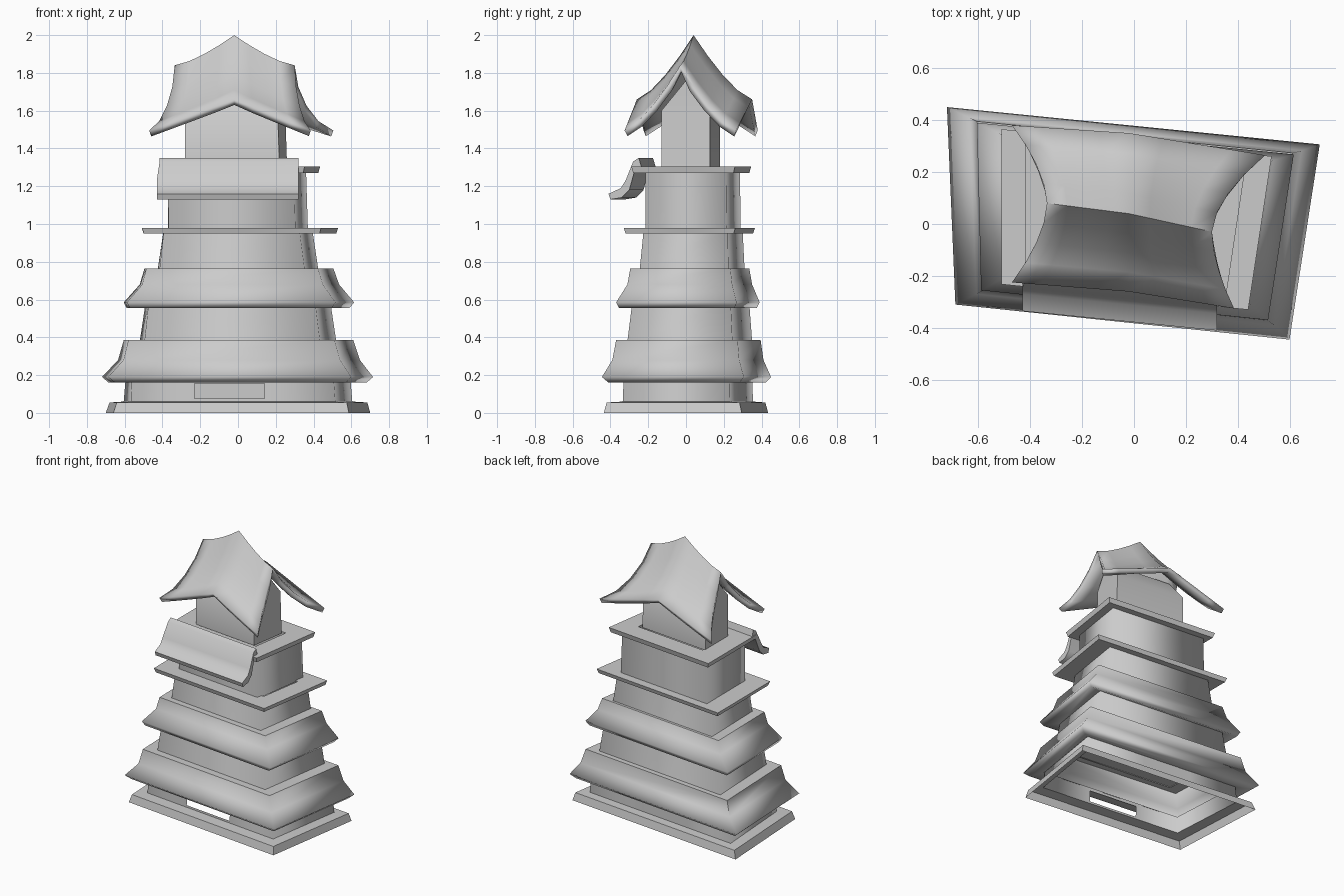
import bpy, bmesh, math

cube = bpy.data.objects.get("Cube")
if cube:
    bpy.data.objects.remove(cube)

grey = bpy.data.materials.new("plain_grey")
grey.use_nodes = True
GREY = (0.6, 0.6, 0.6, 1)
grey.diffuse_color = GREY
grey.node_tree.nodes["Principled BSDF"].inputs["Base Color"].default_value = GREY


def finish(name, bm, angle):
    bmesh.ops.recalc_face_normals(bm, faces=bm.faces)
    mesh = bpy.data.meshes.new(name)
    bm.to_mesh(mesh)
    bm.free()
    mesh.materials.append(grey)
    obj = bpy.data.objects.new(name, mesh)
    bpy.context.collection.objects.link(obj)
    bpy.ops.object.select_all(action='DESELECT')
    bpy.context.view_layer.objects.active = obj
    obj.select_set(True)
    bpy.ops.object.shade_smooth_by_angle(angle=math.radians(angle))
    return obj


def footprint(x0, x1, y0, y1, z):
    """Skewed four-sided outline filling the given extents."""
    w, d = x1 - x0, y1 - y0
    return [(x0 + 0.04 * max(0, 1 - z), y0 + 0.094 * w, z), (x1 - 0.13 * d, y0, z),
            (x1, y1 - 0.1 * w, z), (x0, y1, z)]


def loft(rings, cap=False, closed=False):
    bm = bmesh.new()
    loops = [[bm.verts.new(p) for p in footprint(*r)] for r in rings]
    pairs = list(zip(loops, loops[1:]))
    if closed:
        pairs.append((loops[-1], loops[0]))
    for a, b in pairs:
        for i in range(4):
            j = (i + 1) % 4
            bm.faces.new((a[i], a[j], b[j], b[i]))
    if cap:
        bm.faces.new([bm.verts.new(p) for p in footprint(*rings[-1])])
    return bm


# Base plinth, open below
finish("base_plinth", loft([
    (-0.70, 0.70, -0.435, 0.435, 0), (-0.68, 0.685, -0.42, 0.42, 0.055),
    (-0.605, 0.605, -0.335, 0.355, 0.06)]), 40)

# Ground floor wall with a doorway cut through the front
bm = loft([(-0.605, 0.605, -0.335, 0.355, 0.06), (-0.595, 0.595, -0.33, 0.35, 0.18)])
for co, no in (((-0.23, 0, 0), (1, 0, 0)), ((0.14, 0, 0), (1, 0, 0)),
               ((0, 0, 0.075), (0, 0, 1)), ((0, 0, 0.155), (0, 0, 1))):
    bmesh.ops.bisect_plane(bm, geom=bm.verts[:] + bm.edges[:] + bm.faces[:],
                           plane_co=co, plane_no=no)
door = []
for f in bm.faces:
    c = f.calc_center_median()
    if c.y < 0 and -0.23 < c.x < 0.14 and 0.075 < c.z < 0.155:
        door.append(f)
bmesh.ops.delete(bm, geom=door, context='FACES')
finish("ground_wall", bm, 100)

# Flared skirt roofs
finish("lower_skirt", loft([
    (-0.60, 0.60, -0.33, 0.35, 0.175), (-0.685, 0.68, -0.41, 0.42, 0.16),
    (-0.72, 0.715, -0.445, 0.45, 0.19), (-0.635, 0.645, -0.39, 0.41, 0.28),
    (-0.605, 0.61, -0.37, 0.395, 0.385)], cap=True), 95)
finish("middle_skirt", loft([
    (-0.49, 0.49, -0.27, 0.32, 0.57), (-0.59, 0.59, -0.355, 0.375, 0.555),
    (-0.605, 0.615, -0.37, 0.39, 0.585), (-0.52, 0.535, -0.31, 0.35, 0.68),
    (-0.495, 0.505, -0.295, 0.335, 0.765)], cap=True), 95)

# Tapering storey walls
finish("second_wall", loft([(-0.52, 0.52, -0.31, 0.35, 0.38),
                            (-0.49, 0.49, -0.285, 0.335, 0.58)]), 100)
finish("third_wall", loft([(-0.425, 0.425, -0.245, 0.31, 0.76),
                           (-0.395, 0.395, -0.225, 0.30, 0.96)]), 100)
finish("fourth_wall", loft([(-0.37, 0.37, -0.215, 0.29, 0.97),
                            (-0.37, 0.36, -0.215, 0.285, 1.29)]), 100)
finish("top_wall", loft([(-0.28, 0.26, -0.13, 0.18, 1.30), (-0.28, 0.25, -0.13, 0.18, 1.60),
                         (-0.27, 0.24, 0, 0.05, 1.76)]), 60)

# Flat ledges
for name, x0, x1, y0, y1, z, h in (("lower_ledge", -0.51, 0.53, -0.33, 0.365, 0.95, 0.03),
                                   ("upper_ledge", -0.42, 0.435, -0.29, 0.345, 1.27, 0.035)):
    finish(name, loft([(x0 + 0.15, x1 - 0.15, y0 + 0.15, y1 - 0.15, z),
                       (x0 + 0.01, x1 - 0.01, y0 + 0.01, y1 - 0.01, z),
                       (x0, x1, y0, y1, z + h),
                       (x0 + 0.15, x1 - 0.15, y0 + 0.15, y1 - 0.15, z + h)], closed=True), 30)

# Curved awning over the front
profile = [(-0.25, 1.35), (-0.28, 1.33), (-0.32, 1.23), (-0.345, 1.19), (-0.41, 1.16),
           (-0.40, 1.13), (-0.34, 1.14), (-0.30, 1.18), (-0.275, 1.27), (-0.235, 1.30)]
bm = bmesh.new()
ends = []
for x, dy in ((-0.43, 0.075), (0.32, 0)):
    ends.append([bm.verts.new((x + (0.015 if z > 1.25 and x < 0 else 0), y + dy, z))
                 for y, z in profile])
    bm.faces.new(ends[-1])
for i in range(len(profile)):
    j = (i + 1) % len(profile)
    bm.faces.new((ends[0][i], ends[0][j], ends[1][j], ends[1][i]))
finish("front_awning", bm, 50)


# Swept roof with a peaked ridge and drooping corners
def blend(a, b, c, s):
    """Piecewise blend from left (s=-1) through middle to right (s=1)."""
    return b + (c - b) * s if s > 0 else b + (a - b) * -s


def roof_point(s, t):
    k = abs(t)
    ridge_x, ridge_y = blend(-0.335, -0.02, 0.30, s), blend(0.08, 0.04, -0.03, s)
    ridge_z = 1.84 + 0.16 * (1 - abs(s)) ** 1.4
    if t < 0:
        eave_x, eave_y = blend(-0.47, -0.02, 0.385, s), blend(-0.225, -0.26, -0.325, s)
    else:
        eave_x, eave_y = blend(-0.47, -0.02, 0.505, s), blend(0.38, 0.35, 0.265, s)
    eave_z = 1.66 - 0.165 * abs(s)
    return (ridge_x + (eave_x - ridge_x) * k ** 1.7,
            ridge_y + (eave_y - ridge_y) * k,
            ridge_z + (eave_z - ridge_z) * (1 - (1 - k) ** 1.4))


bm = bmesh.new()
N = 4
grid = [[bm.verts.new(roof_point(i / N, j / N)) for j in range(-N, N + 1)]
        for i in range(-N, N + 1)]
for a, b in zip(grid, grid[1:]):
    for j in range(2 * N):
        bm.faces.new((a[j], b[j], b[j + 1], a[j + 1]))
for f in bm.faces:
    f.normal_update()
roof = finish("peaked_roof", bm, 75)
if sum(p.normal.z for p in roof.data.polygons) < 0:
    roof.data.flip_normals()
thick = roof.modifiers.new("thickness", 'SOLIDIFY')
thick.thickness = 0.035
thick.offset = -1
